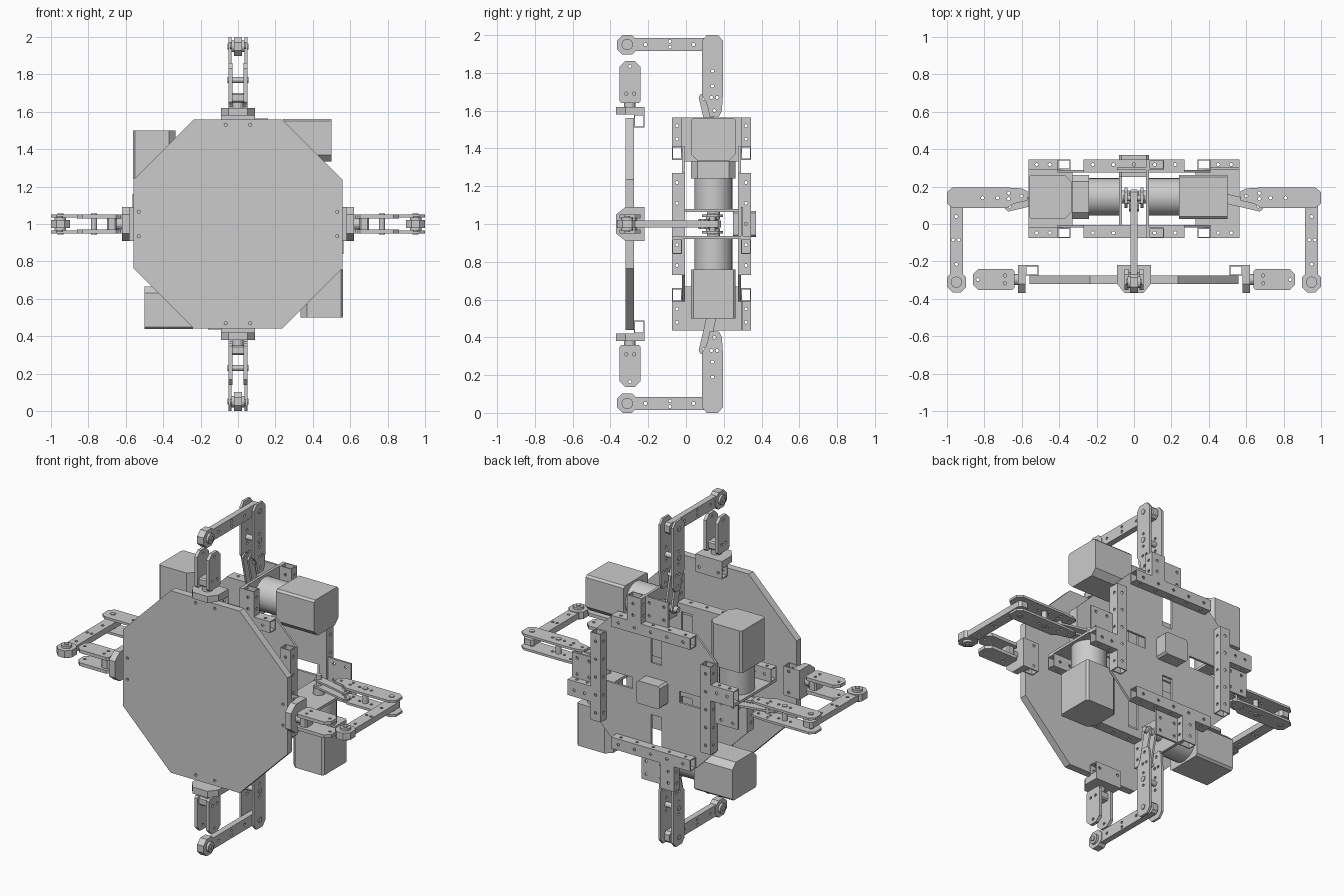
import bpy, math
from mathutils import Matrix, Vector

if "Cube" in bpy.data.objects:
    bpy.data.objects.remove(bpy.data.objects["Cube"])

unit = []          # parts of the top arm, later repeated around the centre
AXES = {           # local (u, v, depth) -> world columns
    'xz': (Vector((1, 0, 0)), Vector((0, 0, 1)), Vector((0, -1, 0))),
    'yz': (Vector((0, 1, 0)), Vector((0, 0, 1)), Vector((1, 0, 0))),
    'xy': (Vector((1, 0, 0)), Vector((0, 1, 0)), Vector((0, 0, 1)))}


def rect(u0, v0, u1, v1, c=0.0, c_low=None):
    """Rectangle with chamfered corners (c_low = chamfer of the lower two)."""
    d = c if c_low is None else c_low
    pts = [(u0 + d, v0), (u1 - d, v0)] + ([(u1, v0 + d)] if d else [])
    pts += [(u1, v1 - c)] + ([(u1 - c, v1), (u0 + c, v1)] if c else [(u0, v1)])
    pts += ([(u0, v1 - c)] if c else []) + ([(u0, v0 + d)] if d else [])
    return pts


def bar(a, b, w):
    """Bar outline from a to b with chamfered ends, half width w."""
    a, b = Vector(a), Vector(b)
    d = (b - a).normalized()
    n = Vector((-d.y, d.x))
    return [tuple(p) for p in (a - d * w + n * w * .45, a - d * w - n * w * .45, a - d * w * .45 - n * w,
                               b + d * w * .45 - n * w, b + d * w - n * w * .45, b + d * w + n * w * .45,
                               b + d * w * .45 + n * w, a - d * w * .45 + n * w)]


def circle(u, v, r, n=12):
    return [(u + r * math.cos(2 * math.pi * i / n), v + r * math.sin(2 * math.pi * i / n)) for i in range(n)]


def plate(name, plane, lo, hi, outline, holes=(), group=unit):
    """Flat outline with cut-outs, extruded from lo to hi across the plane."""
    cu = bpy.data.curves.new(name, 'CURVE')
    cu.dimensions, cu.fill_mode, cu.extrude = '2D', 'BOTH', (hi - lo) / 2
    for loop in [outline] + list(holes):
        s = cu.splines.new('POLY')
        s.points.add(len(loop) - 1)
        for p, (u, v) in zip(s.points, loop):
            p.co = (u, v, 0, 1)
        s.use_cyclic_u, s.use_smooth = True, False
    tmp = bpy.data.objects.new(name + "_curve", cu)
    bpy.context.collection.objects.link(tmp)
    dg = bpy.context.evaluated_depsgraph_get()
    me = bpy.data.meshes.new_from_object(tmp.evaluated_get(dg))
    bpy.data.objects.remove(tmp)
    U, V, W = AXES[plane]
    m = Matrix((U, V, W)).transposed().to_4x4()
    m.translation = Vector([abs(c) for c in W]) * (lo + hi) / 2
    me.transform(m)
    me.name = name
    ob = bpy.data.objects.new(name, me)
    bpy.context.collection.objects.link(ob)
    if group is not None:
        group.append(ob)
    return ob


def tube(name, axis, lo, hi, c, d, y, hole_at):
    """Square tube with drilled walls; axis 'x' or 'z', c/d = centre and width across it in the xz plane."""
    t, r, h = .006, .009, .0275
    flip = (lambda p: [(v, u) for u, v in p]) if axis == 'z' else (lambda p: p)
    for i, s in enumerate((-1, 1)):
        a = y + s * (h - t / 2)
        plate(f"{name}_face_{i}", 'xz', a - t / 2, a + t / 2, flip(rect(lo, c - d / 2, hi, c + d / 2)),
              [flip(circle(q, c, r, 8)) for q in hole_at])
        b = c + s * (d / 2 - t / 2)
        side = rect(lo, y - h, hi, y + h)
        cuts = [circle(q, y, r, 8) for q in hole_at]
        if axis == 'z':
            plate(f"{name}_side_{i}", 'yz', b - t / 2, b + t / 2, flip(side), [flip(k) for k in cuts])
        else:
            plate(f"{name}_side_{i}", 'xy', b - t / 2, b + t / 2, side, cuts)


def rod(name, plane, lo, hi, u, v, r, n=32):
    ob = plate(name, plane, lo, hi, circle(u, v, r, n))
    return ob


def octagon(h, k):
    return [(-k, 1 - h), (k, 1 - h), (h, 1 - k), (h, 1 + k), (k, 1 + h), (-k, 1 + h), (-h, 1 + k), (-h, 1 - k)]


# front panel with screw holes
screws = [circle(x, 1 + s * .53, .009, 8) for s in (-1, 1) for x in (-.065, .065)]
screws += [circle(s * .53, 1 + z, .009, 8) for s in (-1, 1) for z in (-.065, .065)]
plate("front_panel", 'xz', -.32, -.275, octagon(.56, .235), screws, None)

# two inner frame plates with radial slots
slots = [rect(-.035, 1 + a, .035, 1 + b) for a, b in ((.16, .36), (-.36, -.16))]
slots += [rect(a, .965, b, 1.035) for a, b in ((.16, .36), (-.36, -.16))]
plate("middle_plate", 'xz', -.02, -.006, octagon(.41, .27), slots, None)
plate("rear_plate", 'xz', .276, .29, octagon(.41, .27), slots, None)

# central control box
plate("control_box", 'xz', .25, .37, rect(-.08, .93, .08, 1.07, .012), (), None)

# frame rails and short uprights, front and rear
for tag, y in (("front", -.0475), ("rear", .3175)):
    tube(f"{tag}_rail", 'x', -.27, .27, 1.375, .07, y, [-.22, -.11, 0, .11, .22])
    tube(f"{tag}_upright", 'z', 1.41, 1.565, .12, .08, y, [1.45, 1.52])

# motor mount plate and rear flange
mount_holes = [circle(y, z, .009, 8) for y in (-.0475, .3175) for z in (1.45, 1.52)]
plate("motor_mount", 'yz', .064, .08,
      [(-.02, 1.33), (.29, 1.33), (.29, 1.41), (.345, 1.41), (.345, 1.565), (-.075, 1.565), (-.075, 1.41), (-.02, 1.41)],
      mount_holes)
plate("mount_flange", 'xz', .29, .302, rect(-.09, 1.41, .08, 1.565),
      [circle(x, z, .009, 8) for x in (-.06, .04) for z in (1.45, 1.53)])

# motor: gearbox cylinder, housing and shaft
MY, MZ = .145, 1.45
rod("motor_barrel", 'yz', .08, .24, MY, MZ, .1)
plate("motor_housing", 'yz', .24, .5, rect(MY - .118, MZ - .115, MY + .118, MZ + .112, .012, .035))
rod("motor_shaft", 'yz', -.05, .08, MY, MZ, .018, 16)
rod("shaft_hub", 'yz', .025, .064, MY, MZ, .035, 16)

# crank from the shaft
for i, x in enumerate((-.026, .014)):
    plate(f"crank_{i}", 'yz', x, x + .012, bar((MY, MZ), (.095, 1.665), .026), [circle(.095, 1.665, .009, 8)])
rod("crank_pin", 'yz', -.045, .045, .118, 1.64, .012, 12)

# upright link pair
link = [(.125, 1.57), (.175, 1.57), (.19, 1.6), (.195, 1.68), (.195, 1.97), (.17, 2.0), (.11, 2.0), (.085, 1.97),
        (.085, 1.68), (.11, 1.64)]
link_holes = [circle(y, z, .009, 8) for y, z in ((.14, 1.81), (.14, 1.73), (.135, 1.67), (.165, 1.67), (.15, 1.6))]
for i, x in enumerate((-.05, .036)):
    plate(f"upright_link_{i}", 'yz', x, x + .014, link, link_holes)
for i, (y, z) in enumerate(((.14, 1.95), (.14, 1.77))):
    rod(f"link_pin_{i}", 'yz', -.055, .055, y, z, .016, 12)

# forward link with eye
fwd_holes = [circle(y, z, .009, 8) for y, z in ((-.215, 1.95), (-.085, 1.937), (-.085, 1.967), (.04, 1.95))]
plate("forward_link", 'yz', -.018, .018, rect(-.31, 1.915, .185, 1.985, .015), fwd_holes)
plate("link_eye", 'yz', -.022, .022, rect(-.366, 1.897, -.256, 2.0, .03))
rod("eye_bush", 'yz', -.036, .036, -.311, 1.95, .03, 16)
rod("eye_pin", 'yz', -.042, .042, -.311, 1.95, .014, 12)

# panel hinge: drilled tube, flange, neck and clevis
tube("hinge_tube", 'x', -.09, .09, 1.545, .07, -.2475, [-.065, .065])
plate("hinge_flange", 'xy', 1.58, 1.62,
      [(-.05, -.37), (.05, -.37), (.09, -.32), (.09, -.22), (-.09, -.22), (-.09, -.32)])
rod("hinge_neck", 'xy', 1.62, 1.66, 0, -.297, .03, 16)
plate("hinge_block", 'yz', -.036, .036, rect(-.335, 1.65, -.26, 1.70, .008))
for i, x in enumerate((-.05, .03)):
    plate(f"clevis_{i}", 'yz', x, x + .02, rect(-.353, 1.64, -.24, 1.862, .03, .012),
          [circle(y, z, .009, 8) for y, z in ((-.317, 1.69), (-.275, 1.69), (-.297, 1.835))])

# repeat the whole arm around the centre
for k in (1, 2, 3):
    m = (Matrix.Translation((0, 0, 1)) @ Matrix.Rotation(k * math.pi / 2, 4, 'Y') @ Matrix.Translation((0, 0, -1)))
    for ob in unit:
        c = bpy.data.objects.new(f"{ob.name}_arm_{k + 1}", ob.data)
        c.matrix_world = m
        bpy.context.collection.objects.link(c)

# smooth the round parts
bpy.ops.object.select_all(action='DESELECT')
for ob in bpy.context.scene.objects:
    if ob.name.startswith(("motor_barrel", "motor_shaft", "shaft_hub")):
        ob.select_set(True)
        bpy.context.view_layer.objects.active = ob
        for p in ob.data.polygons:
            p.use_smooth = len(p.vertices) == 4 and abs(p.normal.x) < .5
